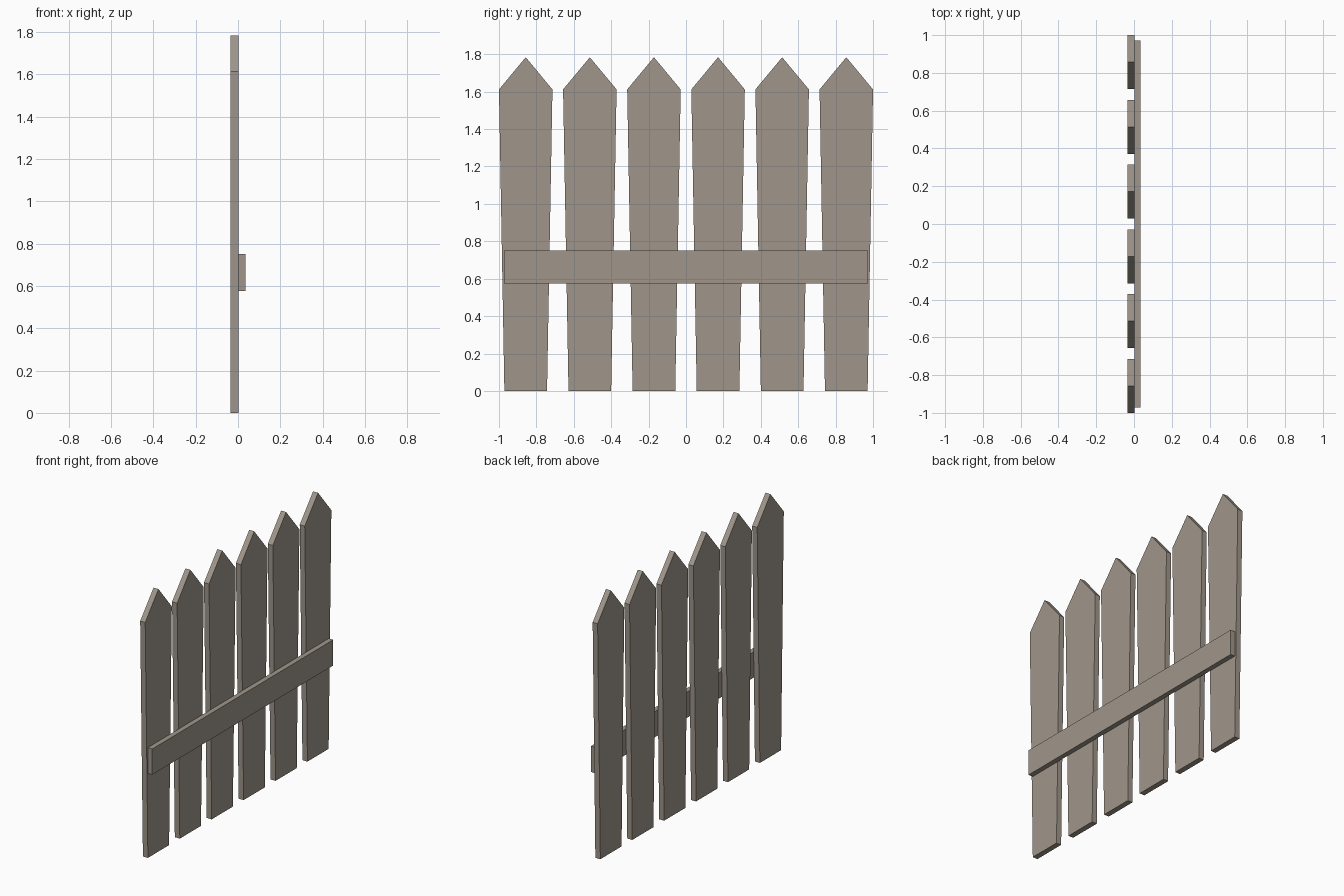
import bpy, bmesh

if "Cube" in bpy.data.objects:
    bpy.data.objects.remove(bpy.data.objects["Cube"])

# Weathered wood colour shared by every board
wood = bpy.data.materials.new("weathered_wood")
wood.diffuse_color = (0.35, 0.305, 0.26, 1.0)
wood.use_nodes = True
wood.node_tree.nodes["Principled BSDF"].inputs["Base Color"].default_value = wood.diffuse_color


def board(name, profile, x0, x1):
    """Extrude a (y, z) outline from x0 to x1."""
    bm = bmesh.new()
    face = bm.faces.new([bm.verts.new((x0, y, z)) for y, z in profile])
    ext = bmesh.ops.extrude_face_region(bm, geom=[face])
    moved = [v for v in ext["geom"] if isinstance(v, bmesh.types.BMVert)]
    bmesh.ops.translate(bm, verts=moved, vec=(x1 - x0, 0, 0))
    bmesh.ops.recalc_face_normals(bm, faces=bm.faces[:])
    mesh = bpy.data.meshes.new(name)
    bm.to_mesh(mesh)
    bm.free()
    mesh.materials.append(wood)
    obj = bpy.data.objects.new(name, mesh)
    bpy.context.collection.objects.link(obj)
    return obj


# Pointed pickets, tapering towards the ground
BACK, JOIN, FRONT = -0.0355, 0.002, 0.0355
TOP_HALF, FOOT_HALF = 0.143, 0.114
SHOULDER, TIP = 1.612, 1.784
SPACING = 2 * (1 - TOP_HALF) / 5
for i in range(6):
    y = (i - 2.5) * SPACING
    board(f"picket_{i + 1}", [
        (y - FOOT_HALF, 0), (y + FOOT_HALF, 0),
        (y + TOP_HALF, SHOULDER), (y, TIP), (y - TOP_HALF, SHOULDER),
    ], BACK, JOIN)

# Horizontal rail holding the pickets together
board("rail", [(-0.972, 0.575), (0.972, 0.575), (0.972, 0.75), (-0.972, 0.75)], JOIN, FRONT)
